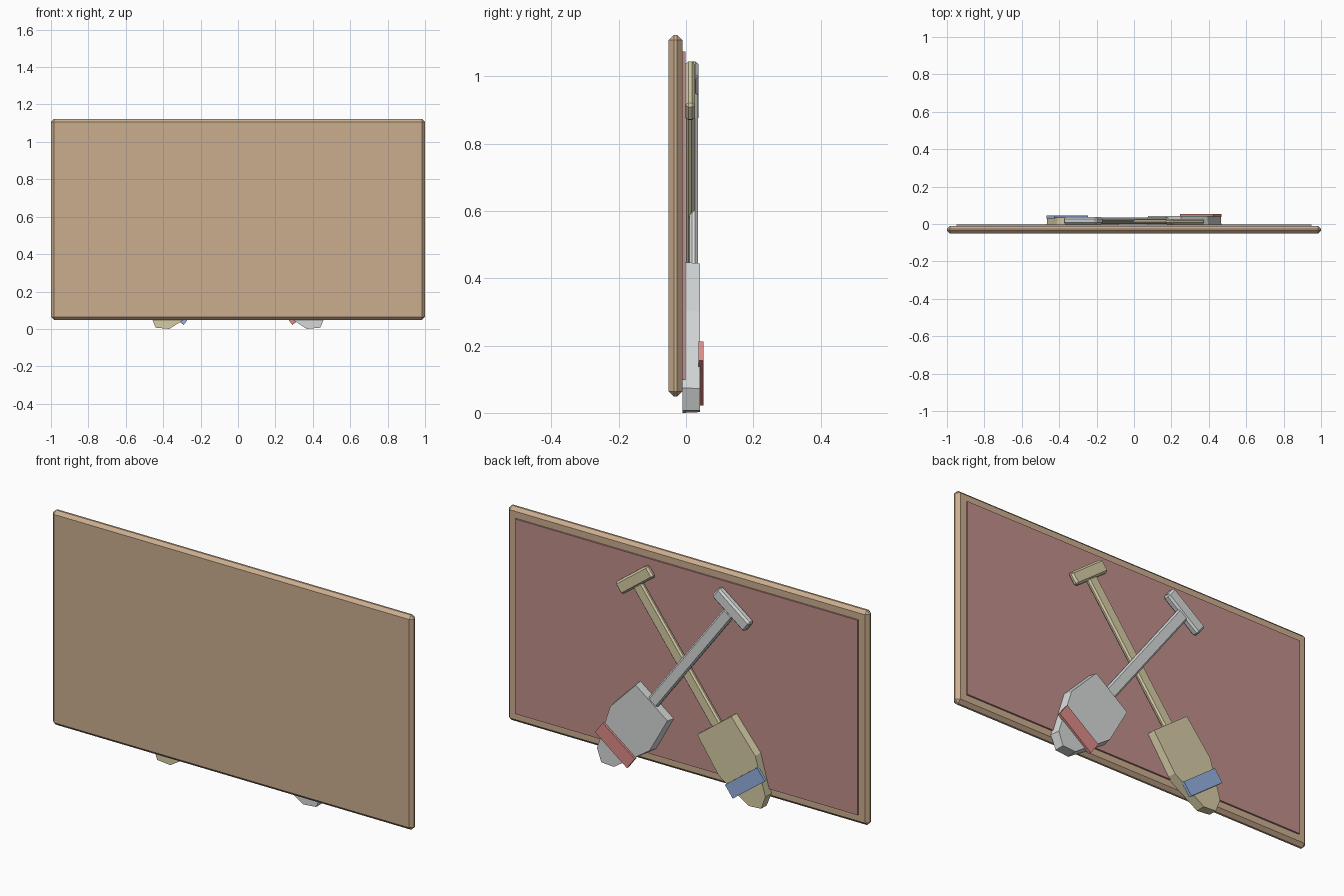
import bpy, bmesh, math
from mathutils import Matrix

cube = bpy.data.objects.get("Cube")
if cube:
    bpy.data.objects.remove(cube, do_unlink=True)


def material(name, r, g, b):
    col = [(c / 255 / 12.92 if c < 11 else ((c / 255 + 0.055) / 1.055) ** 2.4) for c in (r, g, b)] + [1]
    m = bpy.data.materials.new(name)
    m.use_nodes = True
    m.diffuse_color = col
    m.node_tree.nodes["Principled BSDF"].inputs["Base Color"].default_value = col
    return m


TAN = material("tan wood", 203, 174, 143)
ROSE = material("rose panel", 192, 143, 139)
GREY = material("light grey", 214, 217, 217)
OLIVE = material("pale olive", 214, 205, 166)
RED = material("soft red", 221, 140, 135)
BLUE = material("soft blue", 150, 177, 225)


def finish(bm, name, mat, frame):
    bmesh.ops.recalc_face_normals(bm, faces=bm.faces[:])
    mesh = bpy.data.meshes.new(name)
    bm.to_mesh(mesh)
    bm.free()
    mesh.materials.append(mat)
    ob = bpy.data.objects.new(name, mesh)
    ob.matrix_world = frame
    bpy.context.scene.collection.objects.link(ob)


def box(name, mat, x, y, z, chamfer=0, frame=Matrix()):
    """Box between pairs of limits, with optional flat chamfers."""
    bm = bmesh.new()
    bmesh.ops.create_cube(bm, size=1)
    for v in bm.verts:
        v.co = [lim[0] if c < 0 else lim[1] for c, lim in zip(v.co, (x, y, z))]
    if chamfer:
        bmesh.ops.bevel(bm, geom=bm.edges[:], offset=chamfer, segments=1, affect='EDGES')
    finish(bm, name, mat, frame)


def plate(name, mat, half, y0, y1, taper, frame):
    """Symmetric outline of (half width, distance) points, narrower at the rear."""
    outline = half + [(-w, s) for w, s in reversed(half) if w > 0]
    bm = bmesh.new()
    front = [bm.verts.new((w, y0, -s)) for w, s in outline]
    back = [bm.verts.new((w * taper, y1, -s)) for w, s in outline]
    bm.faces.new(front)
    bm.faces.new(back)
    n = len(outline)
    for i in range(n):
        j = (i + 1) % n
        bm.faces.new((front[i], front[j], back[j], back[i]))
    finish(bm, name, mat, frame)


def shovel(label, mat, band_mat, side, lift, outline):
    frame = Matrix.Translation((0, 0, 0.594)) @ Matrix.Rotation(-side * math.asin(0.6), 4, 'Y')
    box(label + "_shaft", mat, (-0.03, 0.03), (lift, 0.025 + lift), (-0.31, 0.43), 0.008, frame)
    box(label + "_grip", mat, (-0.111, 0.111), (-0.002, 0.027 + lift), (0.421, 0.485), 0.009, frame)
    plate(label + "_blade", mat, outline, -0.01, 0.034 + lift * 0.75, 0.94, frame)
    top = 0.034 + lift * 0.75
    box(label + "_blade_band", band_mat, (-0.111, 0.111), (top - 0.004, top + 0.011), (-0.632, -0.56), 0, frame)


# Sign board with a raised rear panel
box("board", TAN, (-1, 1), (-0.052, -0.01), (0.048, 1.123), 0.016)
box("rear_panel", ROSE, (-0.95, 0.95), (-0.012, -0.002), (0.097, 1.073))

# Crossed shovels on the rear
tip = [(0.062, 0.696), (0, 0.734)]
shovel("olive_shovel", OLIVE, BLUE, -1, 0, [(0.125, 0.3), (0.135, 0.51)] + tip)
shovel("grey_shovel", GREY, RED, 1, 0.01, [(0.117, 0.27), (0.145, 0.47)] + tip)
